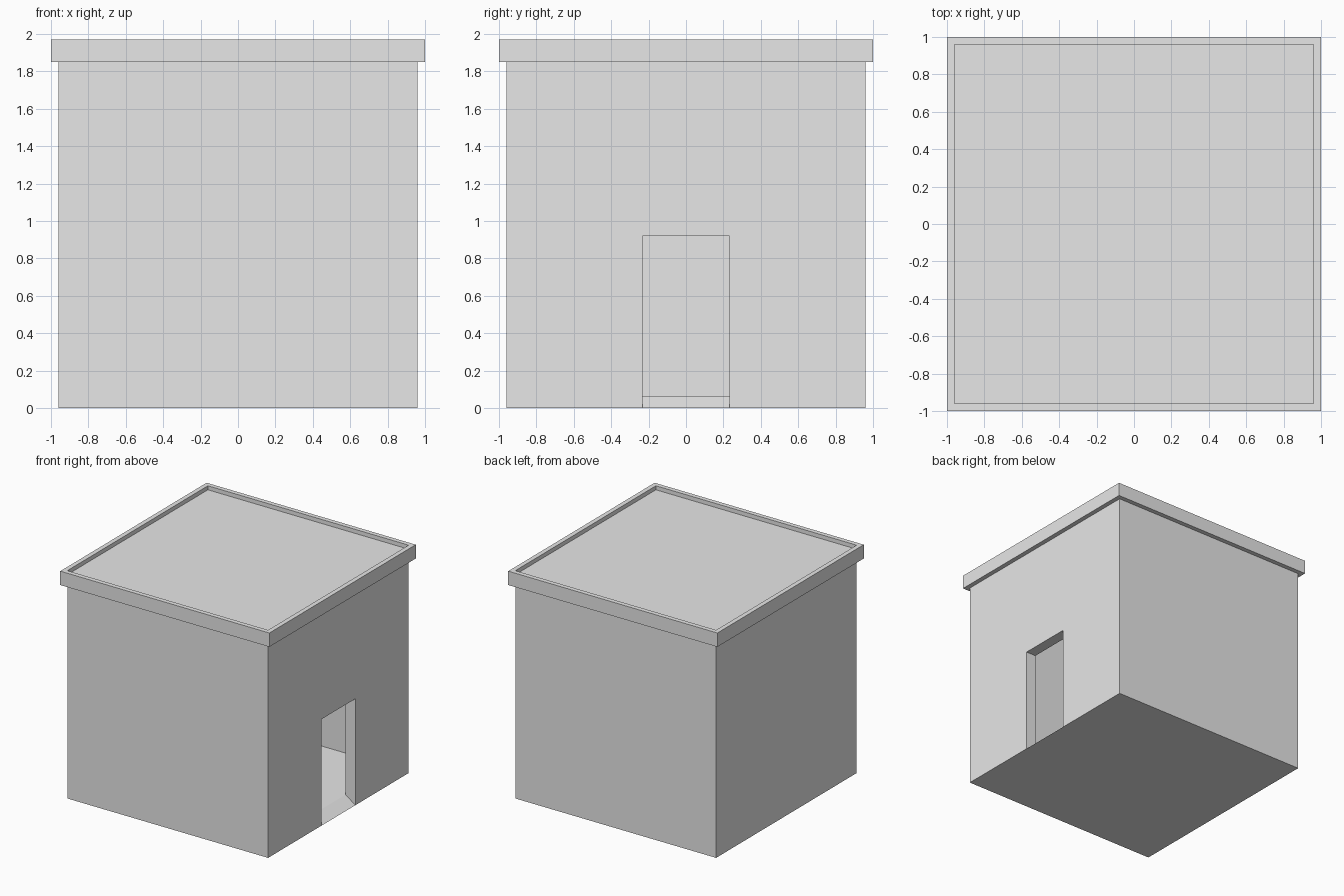
import bpy, bmesh
from mathutils import Vector

cube = bpy.data.objects.get("Cube")
if cube:
    bpy.data.objects.remove(cube, do_unlink=True)

plaster = bpy.data.materials.new("light_grey_plaster")
plaster.use_nodes = True
grey = (0.8, 0.8, 0.8, 1)
plaster.diffuse_color = grey
plaster.node_tree.nodes["Principled BSDF"].inputs["Base Color"].default_value = grey

# Main dimensions
WALL, INNER, RIM = 0.96, 0.865, 1.0
FLOOR, EAVES, ROOF, TOP = 0.065, 1.85, 1.935, 1.97
DOOR_HALF, DOOR_TOP = 0.233, 0.92


def finish(name, bm):
    bmesh.ops.recalc_face_normals(bm, faces=bm.faces)
    mesh = bpy.data.meshes.new(name)
    bm.to_mesh(mesh)
    bm.free()
    mesh.materials.append(plaster)
    obj = bpy.data.objects.new(name, mesh)
    bpy.context.collection.objects.link(obj)
    return obj


def box(name, half, low, high):
    bm = bmesh.new()
    bmesh.ops.create_cube(bm, size=1)
    bmesh.ops.scale(bm, vec=(2 * half, 2 * half, high - low), verts=bm.verts)
    bmesh.ops.translate(bm, vec=(0, 0, (low + high) / 2), verts=bm.verts)
    return finish(name, bm)


def prism(name, profile, half_width):
    """Extrude an x-z profile along y."""
    bm = bmesh.new()
    face = bm.faces.new([bm.verts.new((x, -half_width, z)) for x, z in profile])
    side = bmesh.ops.extrude_face_region(bm, geom=[face])
    moved = [v for v in side["geom"] if isinstance(v, bmesh.types.BMVert)]
    bmesh.ops.translate(bm, vec=Vector((0, 2 * half_width, 0)), verts=moved)
    return finish(name, bm)


def cut(target, cutter):
    mod = target.modifiers.new(cutter.name, "BOOLEAN")
    mod.operation = "DIFFERENCE"
    mod.solver = "EXACT"
    mod.object = cutter
    bpy.context.view_layer.objects.active = target
    bpy.ops.object.modifier_apply(modifier=mod.name)
    bpy.data.objects.remove(cutter, do_unlink=True)


# Hollow walls with a solid floor slab
walls = box("walls", WALL, 0, EAVES)
cut(walls, box("room_cutter", INNER, FLOOR, EAVES + 0.1))

# Doorway with a sloped threshold rising to the floor
slope = FLOOR / (WALL - INNER)
out, into = WALL + 0.1, INNER - 0.1
cut(walls, prism("door_cutter", [
    (into, FLOOR), (INNER, FLOOR), (WALL, 0), (out, -0.1 * slope),
    (out, DOOR_TOP), (into, DOOR_TOP)], DOOR_HALF))

# Overhanging roof slab with a shallow recess inside its rim
roof = box("roof", RIM, EAVES, TOP)
cut(roof, box("roof_recess_cutter", WALL, ROOF, TOP + 0.1))
